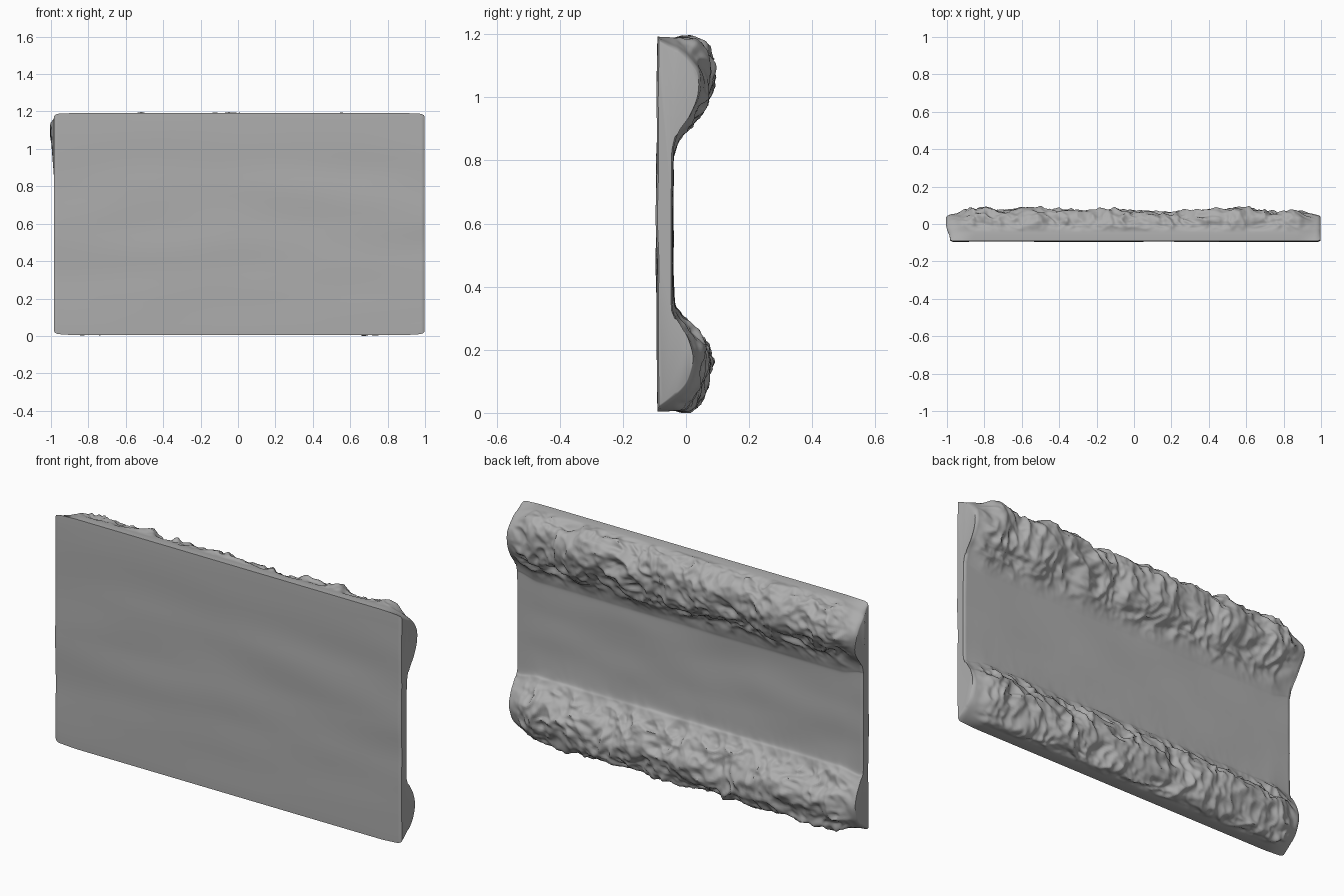
import bpy, bmesh, math
from mathutils import Vector, noise

if "Cube" in bpy.data.objects:
    bpy.data.objects.remove(bpy.data.objects["Cube"])

NX, SUB = 300, 9
XL, XR = -0.983, 0.997

# back profile (y, z) from the bottom front edge up to the top front edge
MID = [(-.09, .004), (-.045, .006), (.003, .018), (.036, .06), (.06, .15), (.041, .22), (.003, .275),
       (-.024, .32), (-.038, .37), (-.042, .6), (-.042, .78), (-.036, .83), (-.012, .895), (.03, .955),
       (.064, 1.03), (.066, 1.1), (.042, 1.155), (-.005, 1.182), (-.05, 1.19), (-.09, 1.192)]
END = [(-.09, .01), (-.05, .035), (-.012, .065), (.012, .1), (.028, .16), (.014, .22), (-.01, .265),
       (-.031, .3), (-.042, .35), (-.042, .6), (-.042, .81), (-.038, .85), (-.02, .9), (.016, .95),
       (.042, 1.01), (.046, 1.07), (.026, 1.11), (-.016, 1.15), (-.055, 1.17), (-.09, 1.188)]


def smooth(a, b, v):
    t = max(0, min(1, (v - a) / (b - a)))
    return t * t * (3 - 2 * t)


def spline(pts):
    """Catmull-Rom through the profile points."""
    p = [Vector(q) for q in pts]
    out = []
    for i in range(len(p) - 1):
        a, b, c, d = p[max(i - 1, 0)], p[i], p[i + 1], p[min(i + 2, len(p) - 1)]
        for k in range(SUB):
            t = k / SUB
            out.append(.5 * (2 * b + (c - a) * t + (2 * a - 5 * b + 4 * c - d) * t * t
                             + (3 * b - a - 3 * c + d) * t ** 3))
    return out + [p[-1]]


def crag(p):
    """Chiselled rock noise made of warped ridges."""
    w = p + .05 * noise.noise_vector(p * 5)
    n = .024 * noise.noise(w * 5)
    n += .044 * (.27 - abs(noise.noise(w * 8 + Vector((7, 3, 1)))))
    n += .021 * (.27 - abs(noise.noise(w * 16)))
    return n + .006 * noise.noise(w * 34)


mid, end = spline(MID), spline(END)
NB = len(mid)
NF = 40


def ring(x, inset):
    """One cross-section: rough back profile, then the flat front going down."""
    d = min(x - XL, XR - x)
    f = smooth(0, .13, d)
    prof = [e.lerp(m, f) for e, m in zip(end, mid)]
    pts = []
    for i, q in enumerate(prof):
        t = (prof[min(i + 1, NB - 1)] - prof[max(i - 1, 0)]).normalized()
        n = Vector((t.y, -t.x))
        mask = smooth(-.044, .015, q.x) * smooth(.0, .1, d)
        y, z = q
        if mask > 0:
            h = crag(Vector((x, q.x * 1.5, q.y))) * mask
            y, z = y + n.x * h, z + n.y * h
        if abs(z - .6) < .35:
            # gentle waviness that blends the web into the ridges
            y += .006 * noise.noise(Vector((x * 2.5, 5, z * 6))) * (1 - smooth(.15, .35, abs(z - .6)) * .5)
        pts.append((max(y, -.091), z))
    z0, z1 = pts[0][1], pts[-1][1]
    for i in range(1, NF):
        z = z1 + (z0 - z1) * i / NF
        e = math.sin(math.pi * i / NF)
        pts.append((-.091 + e * .007 * (noise.noise(Vector((x * 1.5, 2, z * 5))) - .3), z))
    # rounded corners and softened end edges
    r = .03
    cut = r - math.sqrt(max(0, r * r - max(0, r - d) ** 2)) if d < r else 0
    out = []
    for y, z in pts:
        z = .6 + (z - .6) * (1 - cut * .5 / .6)
        yc = -.066
        y = yc + (y - yc) * (1 - inset * .2 * (1 if abs(y - yc) < .04 else .3))
        lump = smooth(.95, 1.08, z) * (1 - smooth(1.12, 1.2, z)) * smooth(-.09, -.02, y)
        dx = -.022 * lump * smooth(-.85, XL, x) if x < -.85 else 0
        out.append((x + dx, max(-.098, min(.099, y)), max(0, min(1.2, z))))
    return out


# stations along the length, packed at the ends for a soft edge
xs = [XL, XL + .002, XL + .006] + [XL + .012 + (XR - XL - .024) * i / NX for i in range(NX + 1)] \
    + [XR - .006, XR - .002, XR]
bm = bmesh.new()
rings = []
for x in xs:
    inset = (1 - smooth(0, .012, min(x - XL, XR - x)))
    rings.append([bm.verts.new(c) for c in ring(x, inset)])
n = len(rings[0])
for a, b in zip(rings, rings[1:]):
    for j in range(n):
        k = (j + 1) % n
        bm.faces.new((a[j], a[k], b[k], b[j]))
bm.faces.new(rings[0])
bm.faces.new(rings[-1][::-1])
bmesh.ops.recalc_face_normals(bm, faces=bm.faces)

# slab with two rocky ridges
me = bpy.data.meshes.new("rock_wall_panel")
bm.to_mesh(me)
bm.free()
panel = bpy.data.objects.new("rock_wall_panel", me)
bpy.context.collection.objects.link(panel)
bpy.context.view_layer.objects.active = panel
panel.select_set(True)
bpy.ops.object.shade_smooth_by_angle(angle=math.radians(60))

# dark grey stone
stone = bpy.data.materials.new("stone")
stone.diffuse_color = (.42, .42, .42, 1)
stone.use_nodes = True
stone.node_tree.nodes["Principled BSDF"].inputs["Base Color"].default_value = stone.diffuse_color
me.materials.append(stone)
